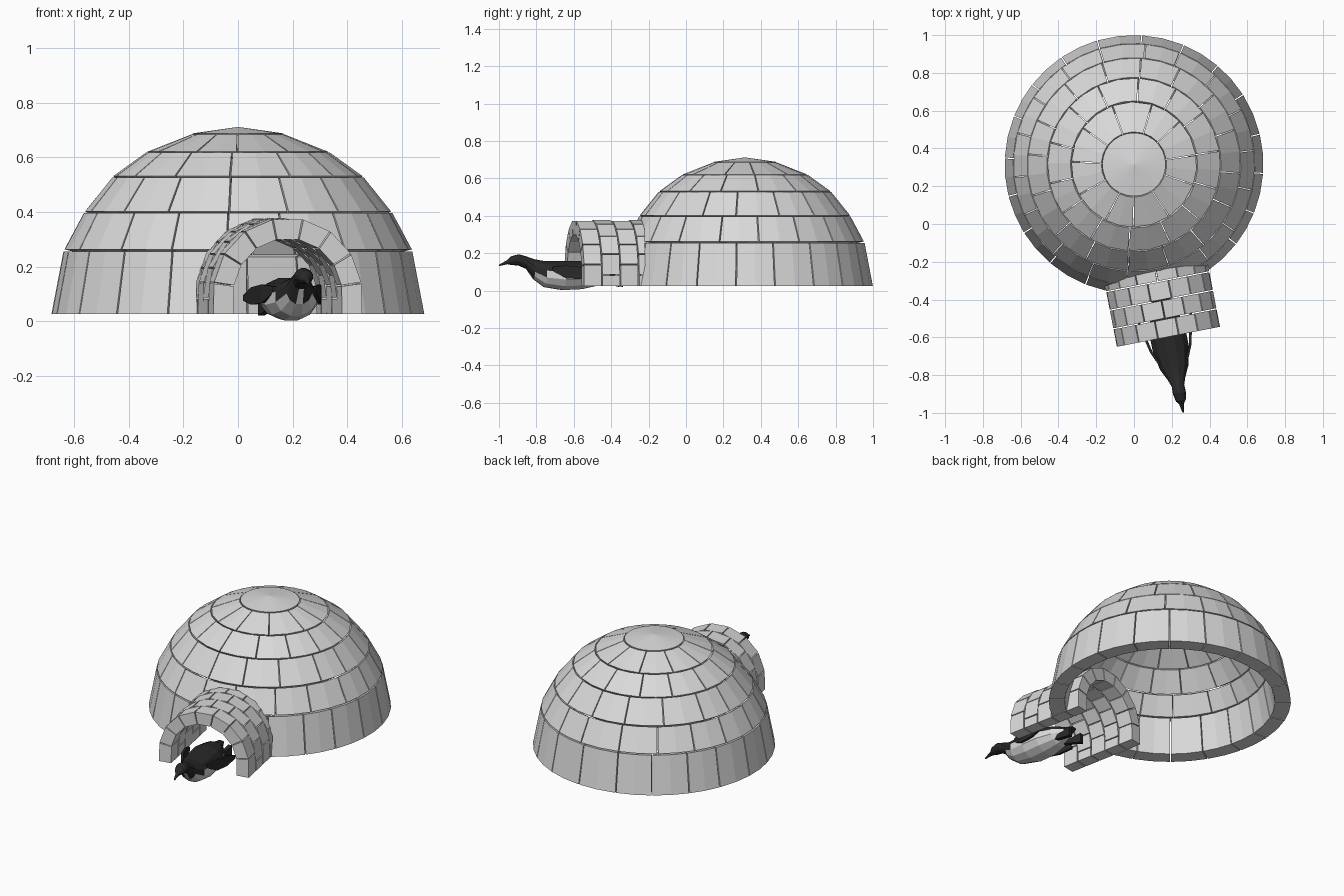
import bpy, bmesh, math, random
from mathutils import Vector

random.seed(4)
if "Cube" in bpy.data.objects:
    bpy.data.objects.remove(bpy.data.objects["Cube"])

YAW = math.radians(11)
DOOR = (0.183, -0.60, 0)      # middle of the tunnel mouth
BASE = 0.025


def material(name, value):
    m = bpy.data.materials.new(name)
    m.use_nodes = True
    color = (*value, 1)
    m.diffuse_color = color
    bsdf = m.node_tree.nodes["Principled BSDF"]
    bsdf.inputs["Base Color"].default_value = color
    bsdf.inputs["Roughness"].default_value = 0.8
    return m


ice = material("ice", (0.7, 0.7, 0.7))
black = material("black_feathers", (0.022, 0.022, 0.022))
white = material("belly_white", (0.7, 0.7, 0.7))


def loft(bm, sections):
    """Closed solid through matching loops of points."""
    loops = [[bm.verts.new(p) for p in s] for s in sections]
    n = len(loops[0])
    for a, b in zip(loops, loops[1:]):
        for i in range(n):
            j = (i + 1) % n
            bm.faces.new((a[i], a[j], b[j], b[i]))
    bm.faces.new(loops[0][::-1])
    bm.faces.new(loops[-1])


def finish(bm, name, mats, location=(0, 0, 0), yaw=0):
    bmesh.ops.recalc_face_normals(bm, faces=bm.faces[:])
    me = bpy.data.meshes.new(name)
    bm.to_mesh(me)
    bm.free()
    for m in mats:
        me.materials.append(m)
    ob = bpy.data.objects.new(name, me)
    ob.location = location
    ob.rotation_euler.z = yaw
    bpy.context.collection.objects.link(ob)
    return ob


# Dome: courses of separate blocks, outer and inner wall profiles (radius, height)
outer = [(0.685, BASE), (0.64, 0.26), (0.565, 0.4), (0.46, 0.53), (0.335, 0.62), (0.17, 0.685)]
inner = [(0.595, BASE), (0.555, 0.24), (0.49, 0.35), (0.395, 0.46), (0.285, 0.54), (0.14, 0.6)]
counts = [20, 18, 16, 14, 11]
outer, inner = [[Vector(p) for p in prof] for prof in (outer, inner)]


def polar(p, a):
    return (p[0] * math.cos(a), p[0] * math.sin(a), p[1])


bm = bmesh.new()
for k, count in enumerate(counts):
    low = 0 if k == 0 else 0.02
    corners = [outer[k].lerp(outer[k + 1], low), outer[k].lerp(outer[k + 1], 0.98),
               inner[k].lerp(inner[k + 1], 0.98), inner[k].lerp(inner[k + 1], low)]
    step = math.tau / count
    start = random.random() * step if k else math.radians(-3)
    cuts = [start + step * (i + random.uniform(-0.1, 0.1)) for i in range(count)]
    cuts.append(cuts[0] + math.tau)
    gap = 0.003 / outer[k].x
    for a, b in zip(cuts, cuts[1:]):
        a, b = a + gap, b - gap
        loft(bm, [[polar(p, t) for p in corners] for t in (a, (a + b) / 2, b)])
dome = finish(bm, "dome_blocks", [ice], (0, 0.315, 0))

# Dome cap
bm = bmesh.new()
cap = [(0.002, 0.62), (0.138, 0.603), (0.168, 0.688), (0.002, 0.712)]
loft(bm, [[polar(p, i * math.tau / 28) for i in range(28)] for p in cap])
finish(bm, "dome_cap", [ice], (0, 0.315, 0))


# Entrance tunnel: staggered rings of wedge blocks
def arch(deg, r, y):
    spring = 0.1
    side = min(deg, 180 - deg)
    if side < 0:
        return (math.copysign(r, 90 - deg), y, spring + side / 15 * (spring - BASE))
    a = math.radians(deg)
    return (r * math.cos(a), y, spring + r * math.sin(a))


R_OUT, R_IN, RING = 0.278, 0.203, 0.1
wedge = 210 / 9
bm = bmesh.new()
for ring in range(5):
    cuts = [-15 + wedge * i for i in range(10)]
    if ring % 2:
        cuts = [-15] + [c + wedge / 2 for c in cuts[:-1]] + [195]
    y0, y1 = ring * RING + 0.003, (ring + 1) * RING - 0.003
    for a, b in zip(cuts, cuts[1:]):
        a += 0.6 if a > -15 else 0
        b -= 0.6 if b < 195 else 0
        loft(bm, [[arch(a, R_OUT, y), arch(b, R_OUT, y), arch(b, R_IN, y), arch(a, R_IN, y)]
                  for y in (y0, y1)])
finish(bm, "tunnel_blocks", [ice], DOOR, YAW)

# Doorway opening cut through the dome wall
bm = bmesh.new()
angles = [-30] + [-15 + wedge * i for i in range(1, 9)] + [210]
loft(bm, [[arch(a, R_OUT + 0.003, y) for a in angles] for y in (-0.05, 0.5)])
cutter = finish(bm, "doorway_cutter", [ice], DOOR, YAW)
cutter.hide_render = True
mod = dome.modifiers.new("doorway", 'BOOLEAN')
mod.object = cutter
mod.operation = 'DIFFERENCE'
mod.solver = 'EXACT'
bpy.context.view_layer.update()
deps = bpy.context.evaluated_depsgraph_get()
cut_mesh = bpy.data.meshes.new_from_object(dome.evaluated_get(deps))
dome.modifiers.clear()
dome.data = cut_mesh
bpy.data.objects.remove(cutter)

# Penguin body lying on its belly: (y, centre z, half width, half height)
body = [(-0.406, 0.135, 0.004, 0.004), (-0.36, 0.153, 0.013, 0.012), (-0.34, 0.16, 0.028, 0.024),
        (-0.30, 0.164, 0.036, 0.031), (-0.26, 0.15, 0.035, 0.034), (-0.22, 0.115, 0.05, 0.055),
        (-0.16, 0.088, 0.08, 0.072), (-0.06, 0.08, 0.1, 0.08), (0.04, 0.083, 0.1, 0.078),
        (0.13, 0.085, 0.075, 0.06), (0.19, 0.09, 0.035, 0.03), (0.24, 0.1, 0.02, 0.006)]
bm = bmesh.new()
ts = [math.tau * (i + 0.5) / 12 for i in range(12)]
loft(bm, [[(w * math.cos(t), y, z + h * math.sin(t)) for t in ts] for y, z, w, h in body])
bmesh.ops.recalc_face_normals(bm, faces=bm.faces[:])
for f in bm.faces:
    c = f.calc_center_median()
    if -0.25 < c.y < 0.17 and c.z < 0.095 and f.normal.z < 0.1:
        f.material_index = 1
finish(bm, "penguin_body", [black, white], DOOR, YAW)

# Flippers and feet, mirrored
flipper = [(0.075, -0.13, 0.115, 0.012), (0.105, -0.06, 0.1, 0.034),
           (0.125, 0.03, 0.092, 0.032), (0.14, 0.11, 0.085, 0.01)]
foot = [(0.035, 0.14, 0.055, 0.012), (0.042, 0.2, 0.05, 0.018), (0.05, 0.255, 0.05, 0.03)]
for name, path, thick in (("flipper", flipper, 0.007), ("foot", foot, 0.012)):
    for side, s in (("left", 1), ("right", -1)):
        bm = bmesh.new()
        loft(bm, [[(s * (x + dx * thick), y, z + dz * h)
                   for dx, dz in ((-1, -1), (1, -1), (1, 1), (-1, 1))] for x, y, z, h in path])
        finish(bm, side + "_" + name, [black], DOOR, YAW)
